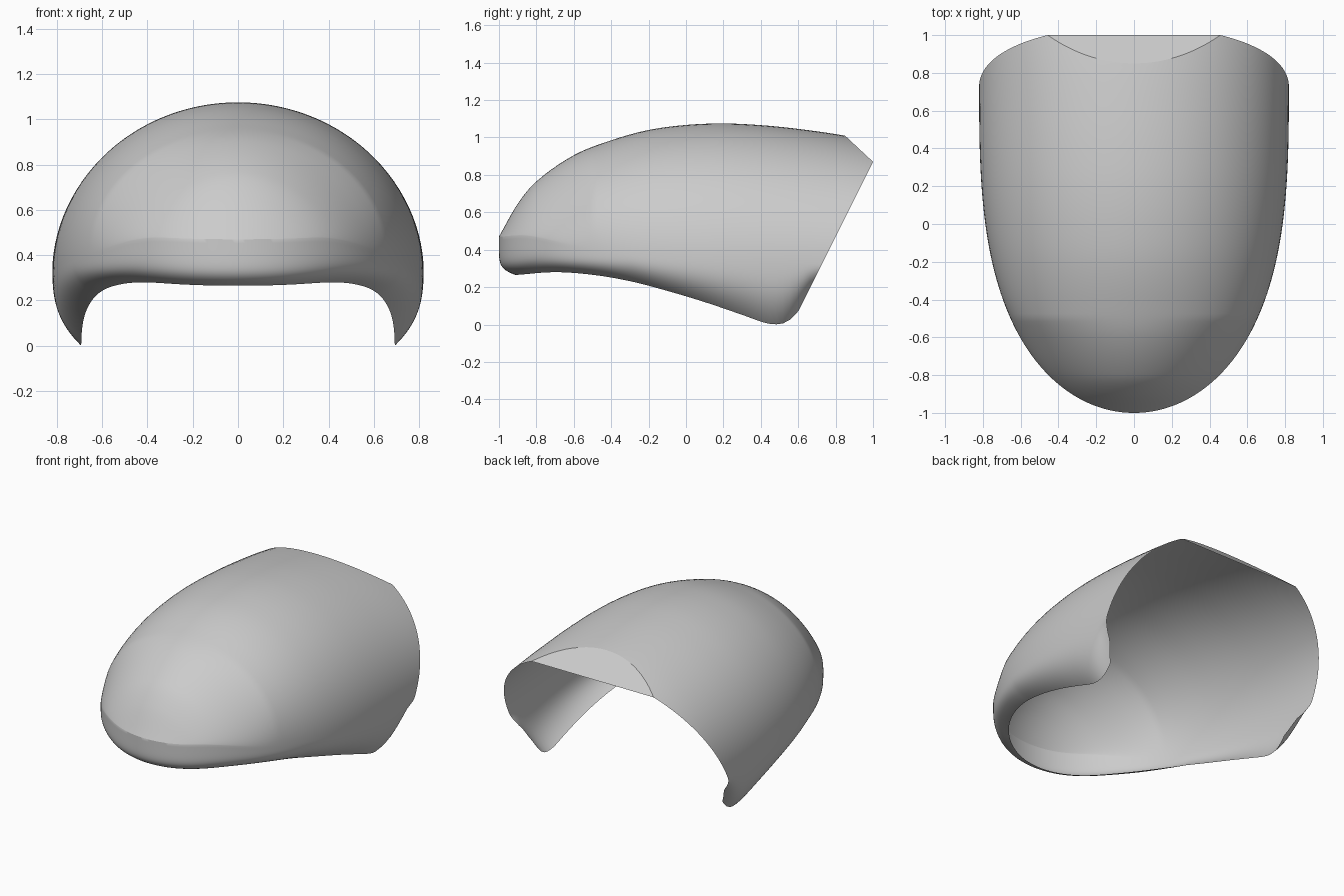
import bpy, bmesh
from math import sin, cos, pi, hypot
from mathutils import Vector

cube = bpy.data.objects.get("Cube")
if cube:
    bpy.data.objects.remove(cube, do_unlink=True)


def smooth_profile(points):
    """Return a smooth function passing through the given (y, value) points."""
    n = len(points)

    def slope(i):
        a, b = points[max(i - 1, 0)], points[min(i + 1, n - 1)]
        return (b[1] - a[1]) / (b[0] - a[0])

    def value(y):
        i = 0
        while i < n - 2 and y > points[i + 1][0]:
            i += 1
        (y0, v0), (y1, v1) = points[i], points[i + 1]
        d = y1 - y0
        t = min(max((y - y0) / d, 0), 1)
        s = t * t * (3 - 2 * t)
        return (v0 + (v1 - v0) * s + slope(i) * d * t * (1 - t) ** 2
                - slope(i + 1) * d * t * t * (1 - t))
    return value


# Side profiles along the length: crest, widest line and lower rim
crest = smooth_profile([(-1, .47), (-.9, .645), (-.8, .765), (-.6, .905), (-.4, .985),
                        (-.2, 1.04), (0, 1.067), (.2, 1.075), (.4, 1.066),
                        (.6, 1.046), (.85, 1.01), (1.1, .96)])
waist = smooth_profile([(-1, .47), (-.85, .475), (-.6, .42), (-.2, .36), (.4, .33), (1.1, .33)])
rim = smooth_profile([(-.91, .265), (-.7, .28), (-.5, .266), (-.3, .232), (-.1, .18), (.1, .12),
                      (.3, .052), (.42, .01), (.48, .001), (.54, .015), (.6, .07), (.7, .2), (1.1, .3)])


def half_width(y):
    u = max((.75 - y) / 1.75, 0)
    return .82 * max(1 - u ** 3, 0) ** .5


def half_section(y):
    """Points of the left half, from the crest down to the rolled-in rim."""
    w, zb, zc = half_width(y), waist(y), crest(y)
    back = min(max((y + 1) / 1.4, 0), 1)
    power = 2 - min((y + 1) / .5, 1)
    pts = []
    for j in range(DOME + 1):
        a = pi / 2 * j / DOME
        pts.append((w * sin(a), y, zb + (zc - zb) * max(cos(a), 0) ** power))
    # Inward direction of the plan outline
    e = .002
    dw = (half_width(y + e) - half_width(max(y - e, -1))) / (y + e - max(y - e, -1))
    nx, ny = (-1 / hypot(1, dw), dw / hypot(1, dw)) if y > -1 else (0, 1)
    inset = .09 + .035 * back
    zr = rim(y + ny * inset)
    roll = 7 - 4.3 * min(back * 2, 1)
    for j in range(1, WALL + 1):
        s = 1 - (1 - j / WALL) ** 1.6
        k = inset * s ** roll
        pts.append((max(w + nx * k, 0), y + ny * k, zb + (zr - zb) * s))
    return pts


DOME, WALL, STATIONS = 28, 18, 100

# Shell as one grid of cross-sections, closest together at the nose
bm = bmesh.new()
rows = []
for i in range(STATIONS + 1):
    half = half_section(-1 + 2.1 * (i / STATIONS) ** 2)
    full = [(-x, y, z) for x, y, z in reversed(half[1:])] + half
    rows.append([bm.verts.new(p) for p in full])
for a, b in zip(rows, rows[1:]):
    for j in range(len(a) - 1):
        bm.faces.new((a[j], a[j + 1], b[j + 1], b[j]))
bmesh.ops.remove_doubles(bm, verts=bm.verts, dist=1e-5)


def trim(normal):
    return bmesh.ops.bisect_plane(bm, geom=bm.verts[:] + bm.edges[:] + bm.faces[:],
                                  plane_co=(0, 1, .87), plane_no=Vector(normal).normalized(),
                                  clear_outer=True)["geom_cut"]


# Slanted rear opening, then the flat bevel at the top of the opening
trim((0, 1, -.5))
cut = trim((0, .14, .15))
edge = sorted((g for g in cut if isinstance(g, bmesh.types.BMVert)), key=lambda v: v.co.x)
bm.faces.new(edge)

bmesh.ops.recalc_face_normals(bm, faces=bm.faces)
top = max(bm.faces, key=lambda f: f.calc_center_median().z)
if top.normal.z < 0:
    bmesh.ops.reverse_faces(bm, faces=bm.faces)

mesh = bpy.data.meshes.new("domed_shell")
bm.to_mesh(mesh)
bm.free()
shell = bpy.data.objects.new("domed_shell", mesh)
bpy.context.collection.objects.link(shell)

# Plain grey surface
grey = bpy.data.materials.new("light_grey")
grey.use_nodes = True
colour = (.6, .6, .6, 1)
grey.diffuse_color = colour
grey.node_tree.nodes["Principled BSDF"].inputs["Base Color"].default_value = colour
mesh.materials.append(grey)

bpy.ops.object.select_all(action="DESELECT")
shell.select_set(True)
bpy.context.view_layer.objects.active = shell
bpy.ops.object.shade_smooth_by_angle(angle=.44)
